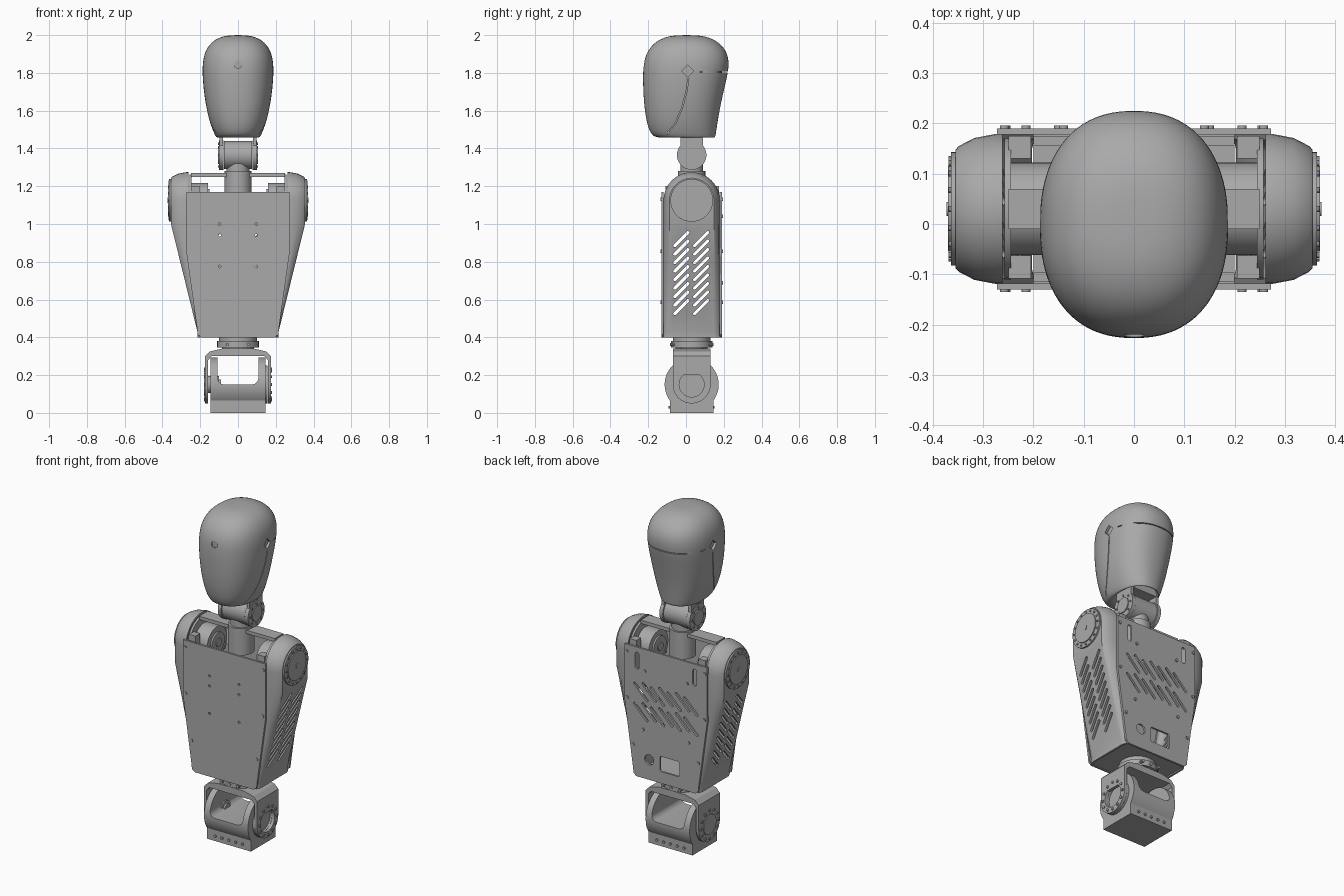
import bpy, bmesh, math
from math import sin, cos, pi, radians
from mathutils import Matrix

if "Cube" in bpy.data.objects:
    bpy.data.objects.remove(bpy.data.objects["Cube"], do_unlink=True)

grey = bpy.data.materials.new("plain grey")
grey.use_nodes = True
grey.diffuse_color = (0.4, 0.4, 0.4, 1)
grey.node_tree.nodes["Principled BSDF"].inputs["Base Color"].default_value = (0.4, 0.4, 0.4, 1)
parts = []
CY = 0.03       # y of the body axis
SZ = 1.125      # shoulder height
WZ = 0.15       # waist pivot height


# 2D outlines
def disc(u, v, r, n=32):
    return [(u + r * cos(2 * pi * i / n), v + r * sin(2 * pi * i / n)) for i in range(n)]


def rect(u0, u1, v0, v1, r=0.0):
    if r == 0:
        return [(u0, v0), (u1, v0), (u1, v1), (u0, v1)]
    pts = []
    for k, (u, v) in enumerate([(u1 - r, v1 - r), (u0 + r, v1 - r), (u0 + r, v0 + r), (u1 - r, v0 + r)]):
        pts += [(u + r * cos(a), v + r * sin(a)) for a in [pi / 2 * (k + j / 5) for j in range(6)]]
    return pts


def slot(u, v, length, r, angle):
    pts = []
    for end in (0, 1):
        for j in range(7):
            a = angle - pi / 2 + pi * end + pi * j / 6
            s = (1 - 2 * end) * (length / 2 - r)
            pts.append((u + s * cos(angle) + r * cos(a), v + s * sin(angle) + r * sin(a)))
    return pts


# Solids
def to3d(axis, u, v, w):
    return {"X": (w, u, v), "Y": (u, w, v), "Z": (u, v, w)}[axis]


def prism(bm, axis, pts, a, b):
    lo = [bm.verts.new(to3d(axis, u, v, a)) for u, v in pts]
    hi = [bm.verts.new(to3d(axis, u, v, b)) for u, v in pts]
    faces = [bm.faces.new(lo[::-1]), bm.faces.new(hi)]
    for i in range(len(pts)):
        j = (i + 1) % len(pts)
        faces.append(bm.faces.new((lo[i], lo[j], hi[j], hi[i])))
    bmesh.ops.recalc_face_normals(bm, faces=faces)


def loft(bm, rings, cap_start=True, cap_end=True, loop=False):
    vs = [[bm.verts.new(p) for p in ring] for ring in rings]
    n = len(vs[0])
    for k in range(len(vs) if loop else len(vs) - 1):
        a, b = vs[k], vs[(k + 1) % len(vs)]
        for i in range(n):
            bm.faces.new((a[i], a[(i + 1) % n], b[(i + 1) % n], b[i]))
    if cap_start and not loop:
        bm.faces.new(vs[0][::-1])
    if cap_end and not loop:
        bm.faces.new(vs[-1])
    bmesh.ops.recalc_face_normals(bm, faces=bm.faces[:])


def make(name, bm, mirror=False, cut=None, subsurf=0, solid=0):
    def link(n, b):
        me = bpy.data.meshes.new(n)
        b.to_mesh(me)
        b.free()
        ob = bpy.data.objects.new(n, me)
        bpy.context.scene.collection.objects.link(ob)
        return ob
    ob = link(name, bm)
    ob.data.materials.append(grey)
    cutter = None
    if subsurf:
        ob.modifiers.new("smooth", "SUBSURF").levels = subsurf
    if solid:
        m = ob.modifiers.new("shell", "SOLIDIFY")
        m.thickness, m.offset = solid, -1
    if cut:
        cutter = link(name + " cutter", cut)
        cutter.hide_render = True
        m = ob.modifiers.new("cut", "BOOLEAN")
        m.object, m.solver, m.operation = cutter, "EXACT", "DIFFERENCE"
    if mirror:
        m = ob.modifiers.new("mirror", "MIRROR")
        m.use_mirror_merge = False
    bpy.context.view_layer.update()
    dg = bpy.context.evaluated_depsgraph_get()
    baked = bpy.data.meshes.new_from_object(ob.evaluated_get(dg))
    ob.modifiers.clear()
    ob.data = baked
    if cutter:
        bpy.data.objects.remove(cutter, do_unlink=True)
    parts.append(ob)


def solid(name, shapes, mirror=False, holes=()):
    bm = bmesh.new()
    for s in shapes:
        prism(bm, *s)
    cut = None
    if holes:
        cut = bmesh.new()
        for h in holes:
            prism(cut, *h)
    make(name, bm, mirror, cut)


def bolts(axis, u, v, radius, count, r, a, b):
    return [(axis, disc(p, q, r, 10), a, b) for p, q in disc(u, v, radius, count)]


# Head: stacked superellipse rings with a hollow neck opening
def oval(z, w, front, back, n=32):
    def s(t):
        return math.copysign(abs(t) ** (2 / 2.3), t)
    c, h = (front + back) / 2, (back - front) / 2
    return [(w * s(cos(2 * pi * i / n)), c + h * s(sin(2 * pi * i / n)), z) for i in range(n)]


profile = [(1.53, .09, -.07, .13), (1.46, .095, -.08, .14), (1.455, .112, -.15, .153),
           (1.47, .123, -.185, .158), (1.53, .148, -.208, .166), (1.62, .17, -.222, .182),
           (1.72, .184, -.228, .204), (1.81, .19, -.229, .226), (1.87, .186, -.222, .228),
           (1.92, .172, -.202, .212), (1.965, .14, -.163, .172), (1.99, .094, -.11, .118),
           (2.0, .045, -.055, .06)]
bm, cut = bmesh.new(), bmesh.new()
loft(bm, [oval(*p) for p in profile])
# Seams: around the back, over the crown and down the mask edge
loft(cut, [oval(z, w, .02, b) for z, w, b in
           [(1.803, .2, .24), (1.808, .2, .24), (1.808, .17, .19), (1.803, .17, .19)]], loop=True)
seam = [(.01, 1.77), (.0, 1.7), (-.025, 1.61), (-.06, 1.53), (-.095, 1.49), (-.11, 1.44)]
edge = seam + [(y + .005, z) for y, z in seam[::-1]]
for s in (-1, 1):
    prism(cut, "X", edge, s * .11, s * .25)
    prism(cut, "X", disc(.01, 1.81, .032, 4), s * .172, s * .25)
prism(cut, "Y", disc(0, 1.845, .02, 24), -.3, -.215)
make("head", bm, cut=cut, subsurf=2)

# Neck
solid("neck_column", [("Z", disc(0, CY, .072), 1.12, 1.28), ("Z", disc(0, CY, .06), 1.28, 1.32)])
solid("neck_pivot", [("X", disc(CY, 1.365, .074, 40), -.075, .075)])
solid("neck_bracket", [("X", rect(-.03, .09, 1.365, 1.5), .08, .098),
                       ("X", disc(CY, 1.365, .078, 40), .078, .1),
                       ("X", disc(CY, 1.365, .045), .1, .106)]
      + bolts("X", CY, 1.365, .06, 8, .006, .1, .105), mirror=True)
solid("neck_mount", [("Z", rect(-.08, .08, -.03, .09), 1.46, 1.52)])
solid("neck_crossbar", [("Z", rect(-.25, .25, -.01, .07), 1.25, 1.27)])


# Side shell: arched sections narrowing outward, open towards the middle
def arch(frac, r):
    half = [(-r, z) for z in (.4, .43, .8, 1.0)]
    half += [(-r * cos(a), SZ + r * sin(a)) for a in [pi / 2 * i / 10 for i in range(10)]]
    pts = half + [(0, SZ + r)] + [(-y, z) for y, z in half[::-1]]
    ring = []
    for y, z in pts:
        inner = min(.262, .2 + .062 * max(0, z - .43) / .37)
        outer = min(.355, .215 + .14 * max(0, z - .43) / .57)
        ring.append((inner + (outer - inner) * frac, CY + y, z))
    return ring


bm = bmesh.new()
rows = [[bm.verts.new(p) for p in arch(f, r)] for f, r in
        [(0, .149), (.15, .149), (.6, .141), (.93, .125), (1, .118)]]
for a, b in zip(rows, rows[1:]):
    for i in range(len(a) - 1):
        bm.faces.new((a[i], a[i + 1], b[i + 1], b[i]))
last = rows[-1]
n = len(last)
for i in range(n // 2 - 1):
    bm.faces.new((last[i], last[i + 1], last[n - 2 - i], last[n - 1 - i]))
bm.faces.new((last[n // 2 - 1], last[n // 2], last[n // 2 + 1]))
bmesh.ops.recalc_face_normals(bm, faces=bm.faces[:])
cut = bmesh.new()
for i in range(9):
    for y in (-.025, .08):
        prism(cut, "X", slot(y, .56 + i * .045, .115, .008, radians(45)), .1, .5)
make("side_shell", bm, mirror=True, cut=cut, solid=.012)

# Shoulder flange, inner wall and motor
solid("shoulder_flange", [("X", disc(CY, SZ, .113, 48), .34, .364), ("X", disc(CY, SZ, .085, 40), .364, .37),
                          ("X", disc(CY, SZ, .014, 16), .37, .373)]
      + bolts("X", CY, SZ, .099, 16, .006, .364, .369), mirror=True)
wall = [(-.11, 1.0)] + [(CY - .14 * cos(pi * i / 16), SZ + .138 * sin(pi * i / 16)) for i in range(17)] + [(.17, 1.0)]
solid("shoulder_wall", [("X", wall, .245, .258)], mirror=True)
solid("shoulder_motor", [("X", disc(CY, SZ, .092, 40), .16, .25), ("X", disc(CY, SZ, .06), .15, .16),
                         ("X", disc(CY, SZ, .025), .144, .15)], mirror=True)
solid("shoulder_block", [("X", rect(y, y + .045, 1.02, 1.2), .205, .25) for y in (-.108, .13)], mirror=True)

# Chest and back plates
half = [(.272, 1.17), (.272, .84), (.217, .45), (.213, .415), (.195, .4)]
plate = half + [(-x, z) for x, z in half[::-1]]
screws = [(.258, 1.13), (.255, .855), (.215, .585)]
solid("chest_plate", [("Y", plate, -.13, -.118)],
      holes=[("Y", disc(s * .097, z, .007, 12), -.2, 0) for s in (-1, 1) for z in (1.0, .94, .775)])
solid("chest_screws", [("Y", disc(x, z, .009, 12), -.135, -.125) for x, z in screws], mirror=True)
vents = [("Y", slot(-.165 + .055 * i, z + .012 * (i % 2), .13, .008, radians(45)), 0, .4)
         for i in range(7) for z in (.79, .91)]
ports = [("Y", slot(s * .19, 1.09, .1, .013, pi / 2), 0, .4) for s in (-1, 1)]
ports += [("Y", rect(-.09, .04, .47, .56, .01), 0, .4), ("Y", disc(.11, .52, .03, 24), 0, .4)]
solid("back_plate", [("Y", plate, .178, .19)], holes=vents + ports)
solid("back_screws", [("Y", disc(x, z, .009, 12), .185, .196) for x, z in screws + [(.14, 1.04), (.15, .69)]],
      mirror=True)
solid("torso_floor", [("Z", rect(-.2, .2, -.12, .18), .405, .42)])
solid("floor_rail", [("Y", rect(.12, .2, .42, .45), y, y + .02) for y in (-.115, .155)], mirror=True)

# Waist turntable
solid("waist_turntable", [("Z", disc(0, CY, .1, 40), .38, .41), ("Z", disc(0, CY, .11, 40), .345, .38),
                          ("Z", disc(0, CY, .085, 40), .31, .345)])
solid("turntable_bolts", [("Y", disc(x, .362, .009, 10), CY - .115, CY + .115) for x in (-.055, 0, .055)])

# Waist yoke: bridge with bevelled shoulders and two rounded arms
bridge = [(-.175, .2), (-.175, .3), (-.15, .325), (-.085, .34), (.085, .34), (.15, .325), (.175, .3), (.175, .2),
          (.158, .2), (.158, .28), (.14, .3), (-.14, .3), (-.158, .28), (-.158, .2)]
solid("waist_yoke", [("Y", bridge, -.07, .13)])
arm = [(-.07, .22)] + [(CY - .1 * cos(pi * i / 20), WZ - .1 * sin(pi * i / 20)) for i in range(21)] + [(.13, .22)]
solid("yoke_arm_left", [("X", arm, .158, .175)], holes=[("X", disc(CY, WZ, .066), .1, .2)])
solid("yoke_arm_right", [("X", arm, -.175, -.158), ("X", disc(CY, WZ, .06), -.18, -.174)])
solid("yoke_bolts", bolts("X", CY, WZ, .083, 12, .008, .17, .181), mirror=True)
solid("waist_hub", [("X", disc(CY, WZ, .045), -.158, -.1), ("X", disc(CY, WZ, .028), -.1, -.09)])

# Waist housing: round body on a square base, with a window and a side bore
body = [(-.085, 0), (.145, 0), (.145, .065)]
body += [(CY + .143 * cos(a), WZ + .143 * sin(a)) for a in [radians(-30 + 240 * i / 36) for i in range(37)]]
body += [(-.085, .065)]
solid("waist_housing", [("X", body, -.145, .145)],
      holes=[("Y", rect(-.108, .108, WZ, .5, .035), -.3, .3)])
solid("bearing_ring", [("X", disc(CY, WZ, .1, 40), .145, .157)], holes=[("X", disc(CY, WZ, .066), .1, .2)])
solid("base_bolts", [("Y", disc(x, .03, .008, 10), -.092, .152) for x in (-.09, -.045, 0, .045, .09)])

# Smooth the curved faces, keep edges sharp
bpy.ops.object.select_all(action="DESELECT")
for ob in parts:
    ob.select_set(True)
bpy.context.view_layer.objects.active = parts[0]
bpy.ops.object.shade_smooth_by_angle(angle=radians(32))
